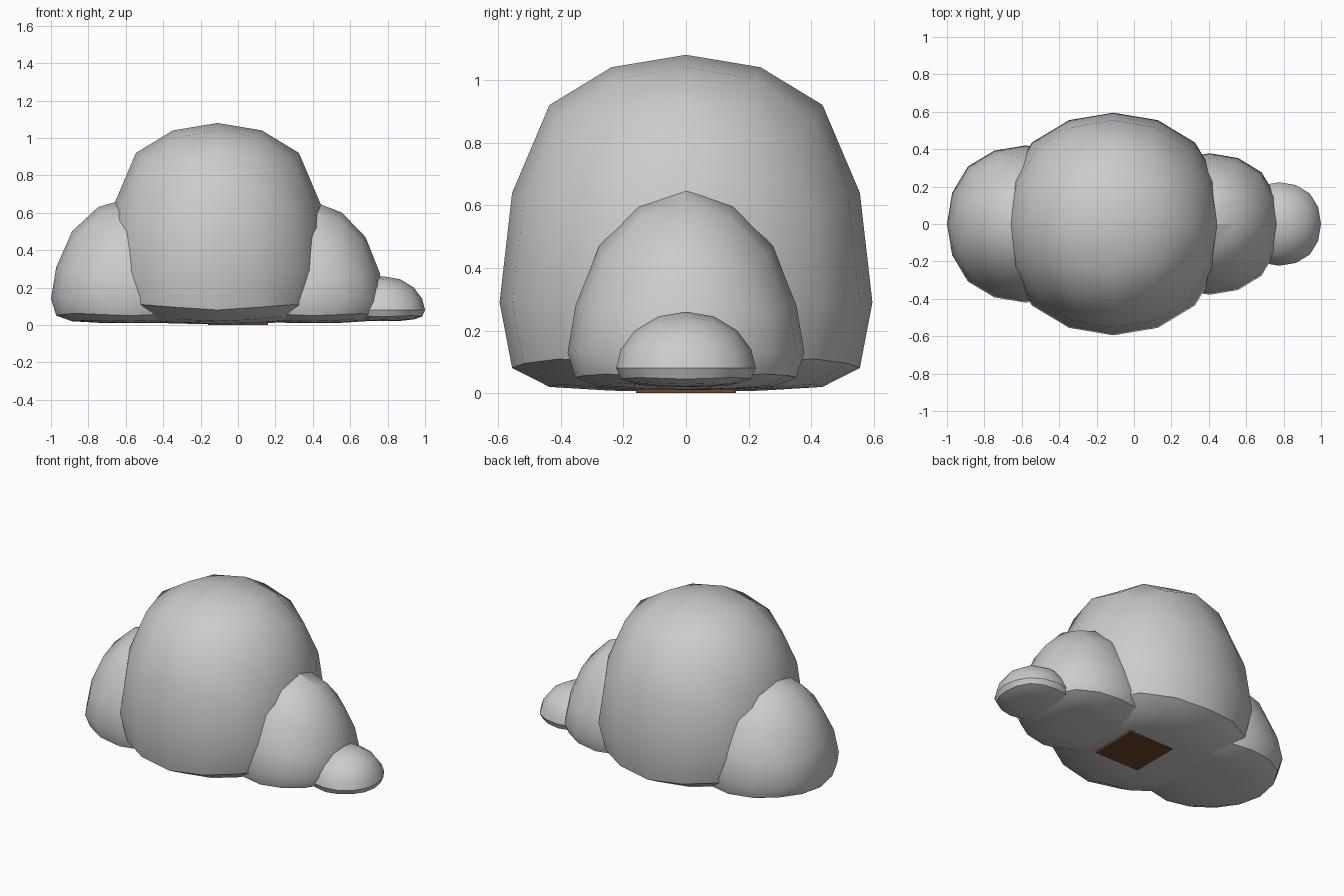
import bpy, bmesh, math

if "Cube" in bpy.data.objects:
    bpy.data.objects.remove(bpy.data.objects["Cube"])

# Ring heights of a twice-subdivided cube (relative to its radius)
LEVELS = [-1, -0.932, -0.732, -0.4, 0, 0.4, 0.732, 0.932, 1]


def remap(t, heights):
    t = max(-1, min(1, t))
    for i in range(len(LEVELS) - 1):
        a, b = LEVELS[i], LEVELS[i + 1]
        if t <= b:
            f = (t - a) / (b - a)
            return heights[i] + f * (heights[i + 1] - heights[i])
    return heights[-1]


def cube(name):
    me = bpy.data.meshes.new(name)
    bm = bmesh.new()
    bmesh.ops.create_cube(bm, size=2)
    bm.to_mesh(me)
    bm.free()
    ob = bpy.data.objects.new(name, me)
    bpy.context.collection.objects.link(ob)
    return ob


def mound(name, x, radius, heights):
    """Quad ball with a flattened underside and a stretched dome."""
    ob = cube(name)
    mod = ob.modifiers.new("round", 'SUBSURF')
    mod.levels = mod.render_levels = 2
    mod.use_limit_surface = False
    bpy.ops.object.select_all(action='DESELECT')
    ob.select_set(True)
    bpy.context.view_layer.objects.active = ob
    bpy.ops.object.modifier_apply(modifier=mod.name)
    r = max(v.co.x for v in ob.data.vertices)
    for v in ob.data.vertices:
        c = v.co / r
        v.co = (x + c.x * radius, c.y * radius, remap(c.z, heights))
    bpy.ops.object.shade_smooth_by_angle(angle=math.radians(35))
    return ob


# Foliage mounds, large to small
mound("main_mound", -0.11, 0.595,
      [0.004, 0.008, 0.02, 0.08, 0.29, 0.64, 0.92, 1.04, 1.08])
mound("left_mound", -0.58, 0.42,
      [0.01, 0.012, 0.02, 0.05, 0.14, 0.31, 0.50, 0.63, 0.68])
mound("right_mound", 0.405, 0.378,
      [0.01, 0.012, 0.02, 0.05, 0.13, 0.28, 0.47, 0.60, 0.66])
mound("small_mound", 0.777, 0.223,
      [0.02, 0.022, 0.03, 0.045, 0.08, 0.14, 0.20, 0.245, 0.26])

# Brown stem stub showing underneath
stem = cube("stem")
for v in stem.data.vertices:
    v.co = (v.co.x * 0.16, v.co.y * 0.16, 0.1 + v.co.z * 0.1)
brown = bpy.data.materials.new("brown")
brown.diffuse_color = (0.16, 0.06, 0.02, 1)
brown.use_nodes = True
brown.node_tree.nodes["Principled BSDF"].inputs["Base Color"].default_value = brown.diffuse_color
stem.data.materials.append(brown)
